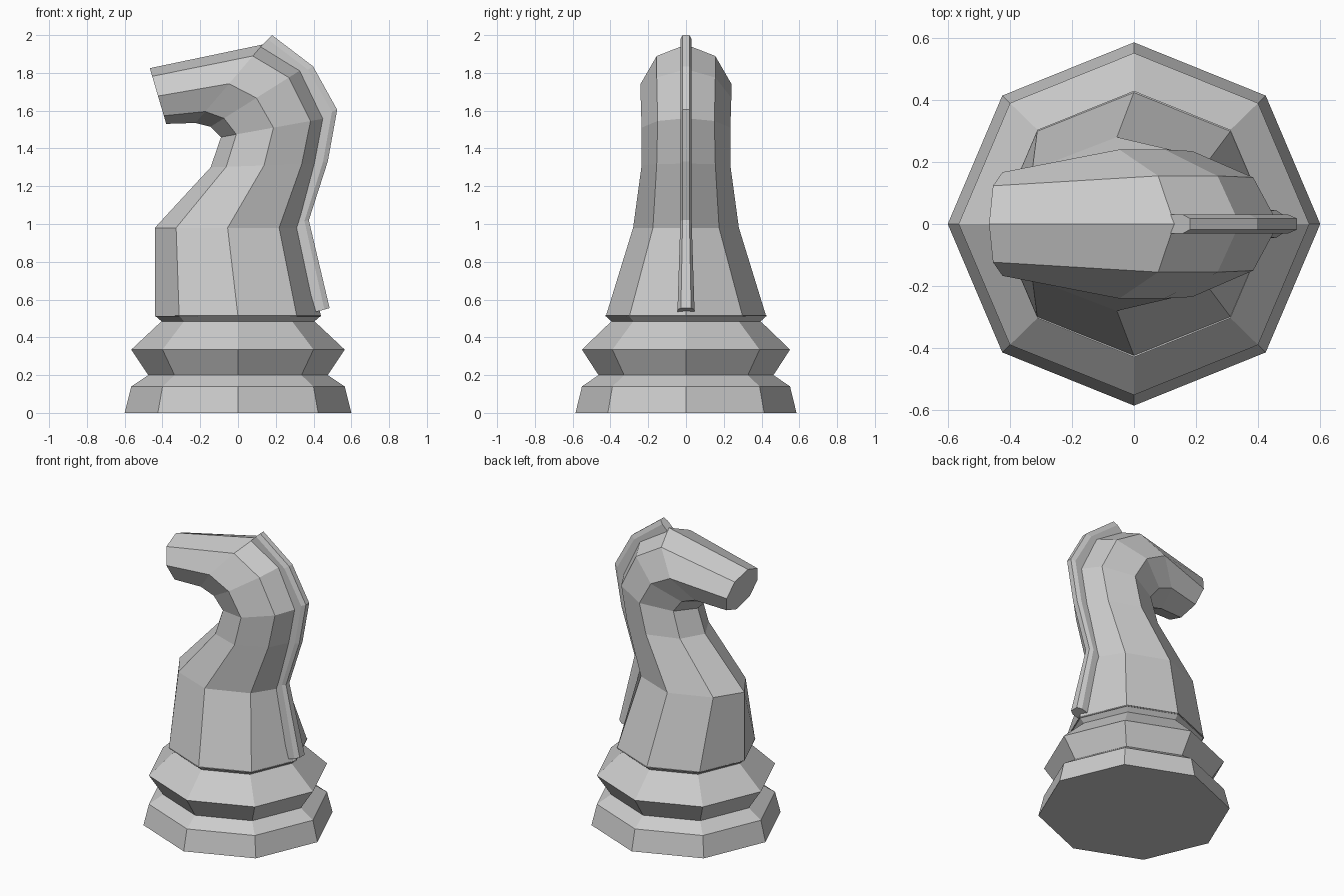
import bpy, bmesh
from math import sin, cos, pi

if "Cube" in bpy.data.objects:
    bpy.data.objects.remove(bpy.data.objects["Cube"])


def loft(name, rings):
    """Skin closed rings of equal size and cap both ends, flat shaded."""
    bm = bmesh.new()
    rows = [[bm.verts.new(p) for p in ring] for ring in rings]
    n = len(rows[0])
    for a, b in zip(rows, rows[1:]):
        for i in range(n):
            j = (i + 1) % n
            bm.faces.new((a[i], a[j], b[j], b[i]))
    bm.faces.new(rows[0])
    bm.faces.new(rows[-1])
    bmesh.ops.recalc_face_normals(bm, faces=bm.faces)
    mesh = bpy.data.meshes.new(name)
    bm.to_mesh(mesh)
    bm.free()
    obj = bpy.data.objects.new(name, mesh)
    bpy.context.collection.objects.link(obj)
    return obj


# Stepped octagonal base: (radius, height)
profile = [(.6, 0), (.565, .14), (.475, .2), (.565, .335), (.405, .485), (.44, .515)]
loft("base", [[(r * cos(k * pi / 4), .975 * r * sin(k * pi / 4), z) for k in range(8)]
              for r, z in profile])


# Neck and head: throat x, z, nape x, z, half width, diagonal half width
sections = [
    (-.44, .51, .44, .51, .425, .30),
    (-.44, .98, .33, .98, .28, .175),
    (-.145, 1.30, .42, 1.32, .235, .155),
    (-.09, 1.46, .465, 1.56, .235, .15),
    (-.145, 1.515, .34, 1.82, .24, .155),
    (-.225, 1.535, .13, 1.95, .24, .155),
    (-.38, 1.53, -.467, 1.825, .167, .123),
]


def octagon(x0, z0, x1, z1, w, d):
    steps = [(0, 0), (.146, d), (.5, w), (.854, d), (1, 0), (.854, -d), (.5, -w), (.146, -d)]
    return [(x0 + t * (x1 - x0), y, z0 + t * (z1 - z0)) for t, y in steps]


loft("neck_and_head", [octagon(*s) for s in sections])

# Mane ridge: buried x, z, outer x, z, half width
mane = [
    (.36, .52, .485, .555, .045),
    (.27, 1.0, .375, 1.02, .03),
    (.36, 1.32, .475, 1.33, .03),
    (.40, 1.56, .525, 1.605, .03),
    (.28, 1.75, .397, 1.835, .03),
    (.08, 1.90, .18, 2.0, .03),
]


def ridge(x0, z0, x1, z1, w):
    sx, sz = x0 + .78 * (x1 - x0), z0 + .78 * (z1 - z0)
    return [(x0, -w, z0), (sx, -w, sz), (x1, -.6 * w, z1),
            (x1, .6 * w, z1), (sx, w, sz), (x0, w, z0)]


loft("mane", [ridge(*m) for m in mane])
